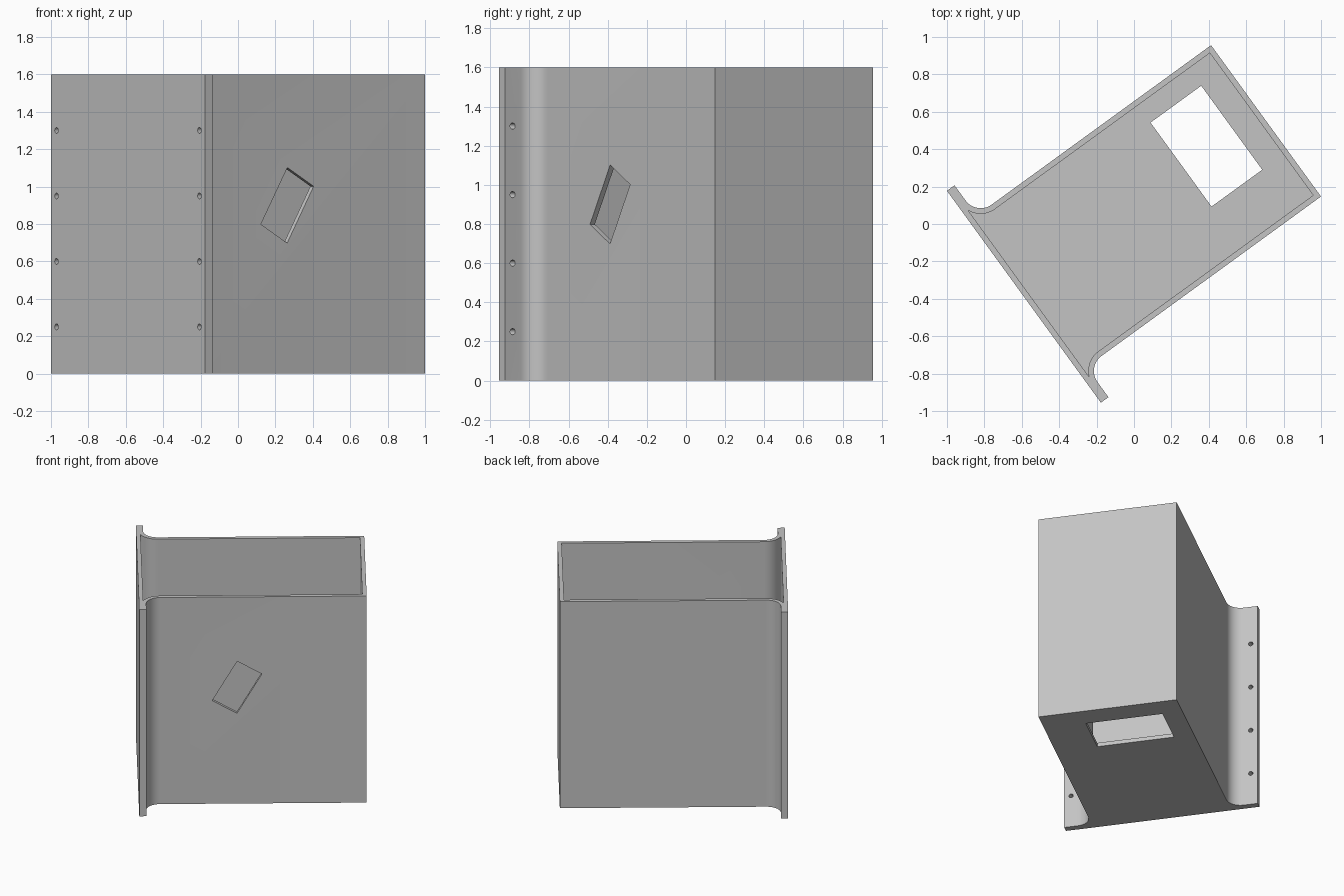
import bpy, bmesh, math
from mathutils import Matrix

if "Cube" in bpy.data.objects:
    bpy.data.objects.remove(bpy.data.objects["Cube"])

H = 1.6      # height
WALL = 0.03  # wall and floor thickness


def finish(name, bm):
    bmesh.ops.recalc_face_normals(bm, faces=bm.faces)
    me = bpy.data.meshes.new(name)
    bm.to_mesh(me)
    bm.free()
    ob = bpy.data.objects.new(name, me)
    bpy.context.collection.objects.link(ob)
    return ob


def prism(name, pts, z0, z1):
    bm = bmesh.new()
    face = bm.faces.new([bm.verts.new((x, y, z0)) for x, y in pts])
    new = bmesh.ops.extrude_face_region(bm, geom=[face])["geom"]
    bmesh.ops.translate(bm, vec=(0, 0, z1 - z0),
                        verts=[v for v in new if isinstance(v, bmesh.types.BMVert)])
    return finish(name, bm)


def block(name, center, size, tilt=0):
    bm = bmesh.new()
    m = (Matrix.Translation(center) @ Matrix.Rotation(tilt, 4, 'Y')
         @ Matrix.Diagonal((*size, 1)))
    bmesh.ops.create_cube(bm, size=1, matrix=m)
    return finish(name, bm)


def fillet(r, start, n=14):
    # concave sweep between mounting flange and side wall
    out = []
    for i in range(n + 1):
        t = start + (1.5 * math.pi - start) * i / n
        out.append((0.15 + r * math.cos(t), 0.6 + r * math.sin(t)))
    return out


def mirrored(half):
    return half + [(x, -y) for x, y in reversed(half)]


# Housing body with flared mounting flanges
body = prism("housing", mirrored([(0, 0.7), (0.05, 0.7)] + fillet(0.10, math.pi)
                                 + [(1.6, 0.5)]), 0, H)

# Open-topped cavity following the outer contour
start = math.pi + math.acos(0.12 / 0.13)
cutters = [prism("cavity_cutter", mirrored(fillet(0.13, start)
                                           + [(1.6 - WALL, 0.5 - WALL)]), WALL, H + 0.2)]

# Rectangular floor opening and tilted side window
cutters.append(block("floor_cutter", (1.2625, 0.078, 0), (0.335, 0.555, 0.3)))
cutters.append(block("window_cutter", (0.69, -0.5, 0.9), (0.2, 0.3, 0.35), math.radians(30)))

# Screw holes through both flanges
bm = bmesh.new()
for y in (-0.65, 0.65):
    for z in (0.25, 0.6, 0.95, 1.3):
        bmesh.ops.create_cone(bm, cap_ends=True, segments=20, radius1=0.016,
                              radius2=0.016, depth=0.3,
                              matrix=Matrix.Translation((0.025, y, z))
                              @ Matrix.Rotation(math.pi / 2, 4, 'Y'))
cutters.append(finish("screw_hole_cutter", bm))

bpy.context.view_layer.objects.active = body
body.select_set(True)
for c in cutters:
    mod = body.modifiers.new("cut", 'BOOLEAN')
    mod.operation = 'DIFFERENCE'
    mod.solver = 'EXACT'
    mod.object = c
    bpy.ops.object.modifier_apply(modifier=mod.name)
for c in cutters:
    bpy.data.objects.remove(c)

bpy.ops.object.shade_smooth_by_angle(angle=math.radians(30))

# Plain grey finish
mat = bpy.data.materials.new("light_grey")
mat.diffuse_color = (0.55, 0.55, 0.55, 1)
mat.use_nodes = True
mat.node_tree.nodes["Principled BSDF"].inputs["Base Color"].default_value = mat.diffuse_color
body.data.materials.clear()
body.data.materials.append(mat)

# Turned placement
body.rotation_euler.z = math.radians(36)
body.location = (-0.5885, -0.389, 0)
